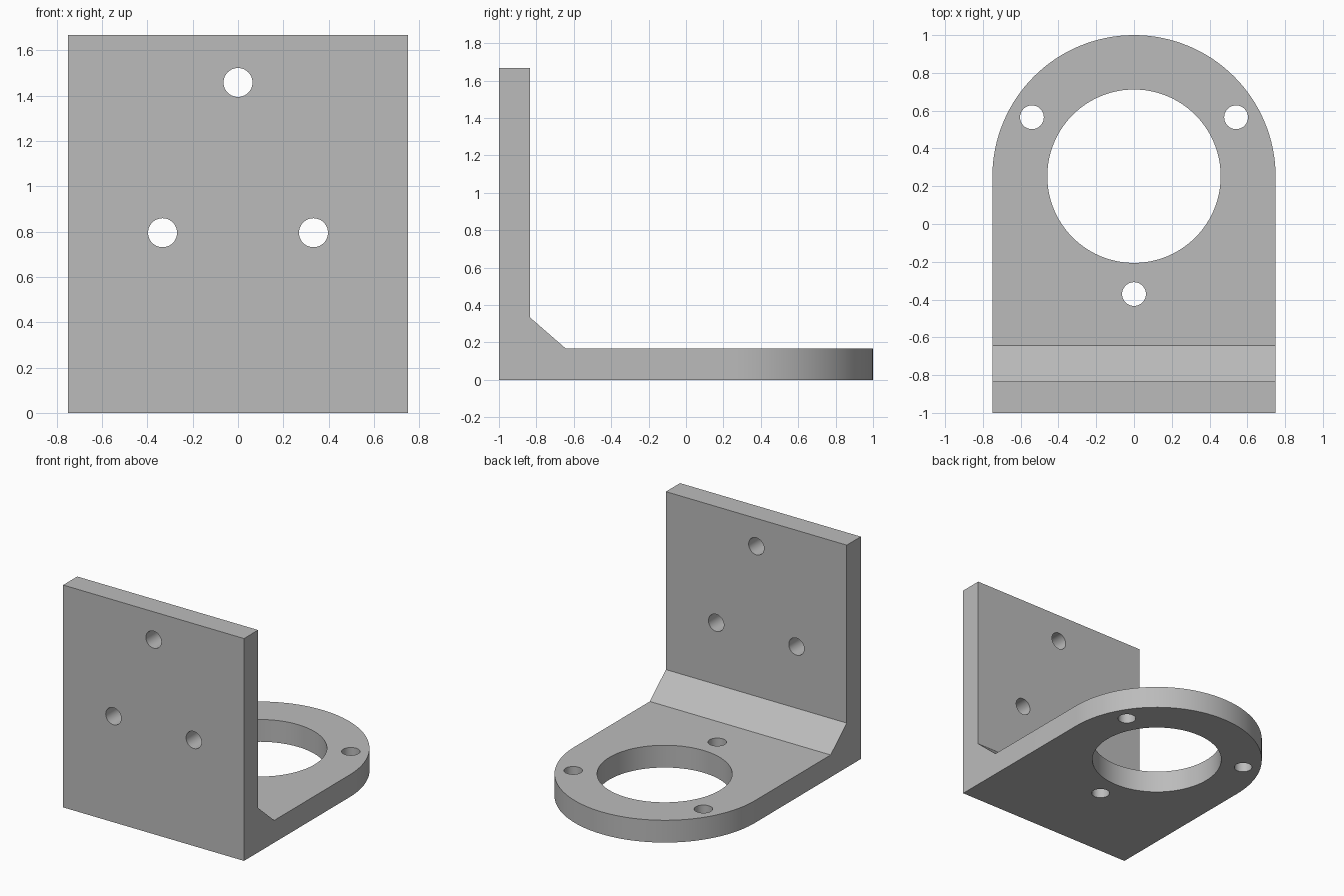
import bpy, bmesh
from math import sin, cos, pi, radians
from mathutils import Matrix, Vector

if "Cube" in bpy.data.objects:
    bpy.data.objects.remove(bpy.data.objects["Cube"])

grey = bpy.data.materials.new("plain grey")
grey.use_nodes = True
colour = (0.5, 0.5, 0.5, 1)
grey.diffuse_color = colour
grey.node_tree.nodes["Principled BSDF"].inputs["Base Color"].default_value = colour

HALF_W, HEIGHT, THICK = 0.75, 1.667, 0.167
RING_Y = 0.25


def link(name, bm):
    bmesh.ops.recalc_face_normals(bm, faces=bm.faces)
    mesh = bpy.data.meshes.new(name)
    bm.to_mesh(mesh)
    bm.free()
    mesh.materials.append(grey)
    obj = bpy.data.objects.new(name, mesh)
    bpy.context.collection.objects.link(obj)
    return obj


def prism(name, points, direction):
    """Extrude a closed outline along a direction."""
    bm = bmesh.new()
    face = bm.faces.new([bm.verts.new(p) for p in points])
    result = bmesh.ops.extrude_face_region(bm, geom=[face])
    verts = [v for v in result["geom"] if isinstance(v, bmesh.types.BMVert)]
    bmesh.ops.translate(bm, verts=verts, vec=Vector(direction))
    return link(name, bm)


def drill(name, centre, radius, segments, axis="Z"):
    """Cylinder used to cut a round hole."""
    bm = bmesh.new()
    turn = Matrix.Rotation(pi / 2, 4, "X") if axis == "Y" else Matrix()
    bmesh.ops.create_cone(bm, cap_ends=True, segments=segments, radius1=radius,
                          radius2=radius, depth=0.5,
                          matrix=Matrix.Translation(centre) @ turn)
    return link(name, bm)


def combine(obj, tool, operation):
    """Apply a boolean and discard its helper."""
    tool.hide_render = True
    mod = obj.modifiers.new("cut", "BOOLEAN")
    mod.object, mod.operation, mod.solver = tool, operation, "EXACT"
    bpy.context.view_layer.objects.active = obj
    bpy.ops.object.modifier_apply(modifier=mod.name)
    bpy.data.objects.remove(tool)


# L-shaped side profile with a sloped inner corner, longer and wider than needed
profile = [(-1, 0), (1.5, 0), (1.5, THICK), (-0.642, THICK),
           (-1 + THICK, 0.333), (-1 + THICK, HEIGHT), (-1, HEIGHT)]
bracket = prism("angle_bracket", [(-1, y, z) for y, z in profile], (2, 0, 0))

# Trim to a plan with straight sides and a half-round back end
STEPS = 64
plan = [(-HALF_W, -1.5), (HALF_W, -1.5)]
plan += [(HALF_W * cos(pi * i / STEPS), RING_Y + HALF_W * sin(pi * i / STEPS))
         for i in range(STEPS + 1)]
trim = prism("plan_trim", [(x, y, -0.5) for x, y in plan], (0, 0, 3))
combine(bracket, trim, "INTERSECT")

# Large bore in the base
combine(bracket, drill("bore", (0, RING_Y + 0.003, 0.08), 0.459, 96), "DIFFERENCE")

# Three base holes evenly spaced around the bore
for angle in (30, 150, 270):
    a = radians(angle)
    centre = (0.624 * cos(a), RING_Y + 0.003 + 0.624 * sin(a), 0.08)
    combine(bracket, drill("base_hole", centre, 0.063, 40), "DIFFERENCE")

# Three mounting holes through the upright plate
for x, z in ((0, 1.458), (-0.333, 0.795), (0.333, 0.795)):
    combine(bracket, drill("plate_hole", (x, -0.92, z), 0.064, 40, "Y"), "DIFFERENCE")

# Smooth round walls, crisp edges
bpy.ops.object.select_all(action="DESELECT")
bracket.select_set(True)
bpy.context.view_layer.objects.active = bracket
bpy.ops.object.shade_smooth_by_angle(angle=radians(30))
